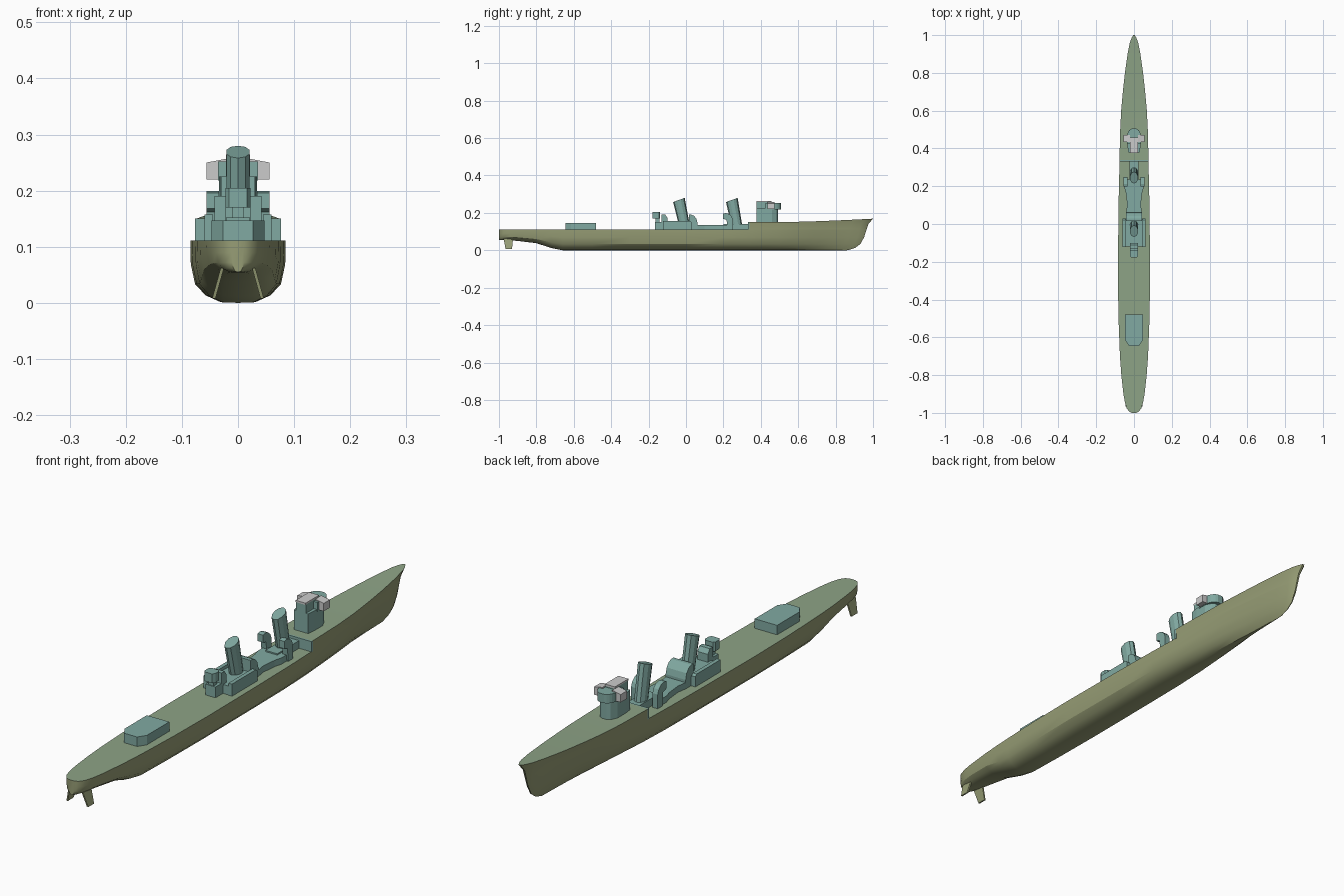
import bpy, bmesh, math

if "Cube" in bpy.data.objects:
    bpy.data.objects.remove(bpy.data.objects["Cube"])


def material(name, rgb):
    m = bpy.data.materials.new(name)
    m.diffuse_color = (*rgb, 1)
    m.use_nodes = True
    m.node_tree.nodes["Principled BSDF"].inputs["Base Color"].default_value = m.diffuse_color
    return m


OLIVE = material("olive_hull", (0.31, 0.34, 0.18))
GREEN = material("green_deck", (0.27, 0.37, 0.24))
TEAL = material("teal_upperworks", (0.22, 0.40, 0.36))


def loft(name, rings, mats=(TEAL,), smooth=False):
    """Skin closed rings of equal length and cap both ends."""
    bm = bmesh.new()
    rows = [[bm.verts.new(p) for p in r] for r in rings]
    n = len(rows[0])
    for a, b in zip(rows, rows[1:]):
        for i in range(n):
            j = (i + 1) % n
            bm.faces.new((a[i], a[j], b[j], b[i]))
    bm.faces.new(rows[0][::-1])
    bm.faces.new(rows[-1])
    bmesh.ops.remove_doubles(bm, verts=bm.verts, dist=1e-5)
    bmesh.ops.recalc_face_normals(bm, faces=bm.faces)
    if len(mats) > 1:
        for f in bm.faces:
            f.normal_update()
            f.material_index = int(f.normal.z > 0.9)
    me = bpy.data.meshes.new(name)
    bm.to_mesh(me)
    bm.free()
    ob = bpy.data.objects.new(name, me)
    bpy.context.collection.objects.link(ob)
    for m in mats:
        me.materials.append(m)
    if smooth:
        bpy.ops.object.select_all(action='DESELECT')
        ob.select_set(True)
        bpy.context.view_layer.objects.active = ob
        bpy.ops.object.shade_smooth_by_angle(angle=math.radians(30))
    return ob


def plan(name, half, z0, z1, mats=(TEAL,)):
    """Symmetric plan outline (x >= 0 side, from aft to fore) raised from z0 to z1."""
    pts = list(half) + [(-x, y) for x, y in reversed(half)]
    return loft(name, [[(x, y, z) for x, y in pts] for z in (z0, z1)], mats)


def box(name, x, y0, y1, z0, z1, mats=(TEAL,)):
    return plan(name, [(x, y0), (x, y1)], z0, z1, mats)


def side(name, prof, x0, x1, mats=(TEAL,)):
    """Side profile (y, z) extruded across the ship."""
    return loft(name, [[(x, y, z) for y, z in prof] for x in (x0, x1)], mats)


# Hull stations: y, half beam, keel height
STATIONS = [(-1, .012, .055), (-.993, .026, .055), (-.975, .039, .054),
            (-.94, .049, .053), (-.9, .056, .05), (-.8, .067, .038),
            (-.72, .073, .012), (-.66, .076, 0), (-.5, .082, 0),
            (-.3, .085, 0), (0, .083, 0), (.2, .08, 0), (.338, .077, 0),
            (.5, .073, 0), (.6, .068, 0), (.7, .059, 0), (.8, .048, 0),
            (.9, .034, 0), (.96, .022, 0), (.985, .013, 0), (1, .004, 0)]
# Levels: height share, midship beam share, bow beam share, stem position
LEVELS = [(0, 0, 0, .86), (.01, .36, .08, .87), (.12, .68, .24, .905),
          (.3, .9, .44, .932), (.62, .99, .66, .952), (1, 1, .84, .965)]
UPPER = [(1, 1, .84, .965), (.5, 1, .9, .975), (1, 1, 1, 1)]


def hull_point(y, b, level, z):
    _, mid, bow, stem = level
    w = min(max((y - .2) / .7, 0), 1)
    w = w * w * (3 - 2 * w)
    if y > .6:
        y = .6 + (y - .6) * (stem - .6) / .4
    return (b * (mid + (bow - mid) * w), y, z)


def mirrored(pts):
    return pts + [(-x, y, z) for x, y, z in reversed(pts)]


loft("hull", [mirrored([hull_point(y, b, lv, k + lv[0] * (.111 - k)) for lv in LEVELS])
              for y, b, k in STATIONS], (OLIVE, GREEN), True)

# Raised forecastle with sheer towards the bow
rings = []
for y, b, k in STATIONS:
    if y > .33:
        top = .15 + .019 * (max(y - .45, 0) / .55) ** 1.6
        rings.append(mirrored([hull_point(y, b, lv, .111 + s * (top - .111))
                               for lv, s in zip(UPPER, (0, .5, 1))]))
loft("forecastle", rings, (OLIVE, GREEN), True)
plan("forecastle_bulkhead", [(.077, .331), (.077, .34)], .11, .15)

# Twin rudders, splayed outwards
for s, tag in ((1, "right"), (-1, "left")):
    rudder = [[(s * (x + d), y, z) for y, z, x in
               ((-.975, .062, .028), (-.925, .062, .028), (-.93, .008, .043), (-.965, .008, .043))]
              for d in (-.003, .003)]
    loft("rudder_" + tag, rudder, (OLIVE,))

# Aft deckhouse
plan("aft_deckhouse", [(.027, -.645), (.047, -.615), (.047, -.48)], .11, .147)

# Middle deckhouse with side screens
box("middle_deckhouse", .047, -.12, .03, .11, .145)
for s, tag in ((1, "right"), (-1, "left")):
    side("side_screen_" + tag, [(-.122, .11), (.03, .11), (.03, .15), (.022, .157), (-.122, .157)],
         s * .045, s * .06)
box("aft_platform", .021, -.165, -.12, .11, .152)
side("aft_vent", [(-.13, .14), (-.1, .14), (-.1, .175), (-.112, .192), (-.13, .192)], -.022, .022)

# Searchlight stand
box("searchlight_pedestal", .011, -.162, -.142, .15, .175)
plan("searchlight_platform", [(.016, -.178), (.022, -.168), (.022, -.145), (.016, -.138)],
     .17, .205)

# Arched intake and low amidships platform
side("arched_intake", [(.015, .11), (.062, .11), (.062, .145), (.056, .168), (.043, .184),
                       (.028, .19), (.015, .19)], -.042, .042)
plan("amidships_platform", [(.042, .06), (.036, .1), (.042, .16), (.05, .19), (.05, .235)],
     .11, .135)
box("funnel_casing", .025, .2, .335, .11, .14)

# Curved cowl vents beside the fore funnel
cowl = [(.25, .11), (.25, .165), (.243, .182), (.23, .194), (.212, .199), (.198, .196),
        (.198, .168), (.217, .162), (.222, .11)]
for s, tag in ((1, "right"), (-1, "left")):
    side("cowl_vent_" + tag, cowl, s * .034, s * .056)


# Raked funnels with slanted tops
def funnel(name, yc, z0):
    low, high = [], []
    for i in range(10):
        a = 2 * math.pi * (i + .5) / 10
        cx, cy = math.cos(a) * .022, math.sin(a)
        low.append((cx, yc + cy * .029, z0))
        high.append((cx, yc - .03 + cy * .031, .269 + cy * .011))
    loft(name, [low, high])


funnel("fore_funnel", .275, .112)
funnel("aft_funnel", -.008, .13)

# Bridge tower, wings and wheelhouse
plan("bridge_tower", [(.03, .378), (.034, .41), (.034, .46), (.022, .485), (.01, .492)],
     .14, .225)
arc = [(.036 * math.cos(t * math.pi / 12), .468 + .04 * math.sin(t * math.pi / 12))
       for t in range(6)]
plan("bridge_front", [(.036, .425)] + arc, .218, .252)
for s, tag in ((1, "right"), (-1, "left")):
    wing = [[(s * x, y, z) for y, z in ((.435, .22), (.472, .22), (.472, zt), (.435, zt))]
            for x, zt in ((.02, .257), (.056, .25))]
    loft("bridge_wing_" + tag, wing, ())
box("wheelhouse", .021, .378, .455, .22, .258)
box("wheelhouse_roof", .021, .376, .457, .257, .264, ())
